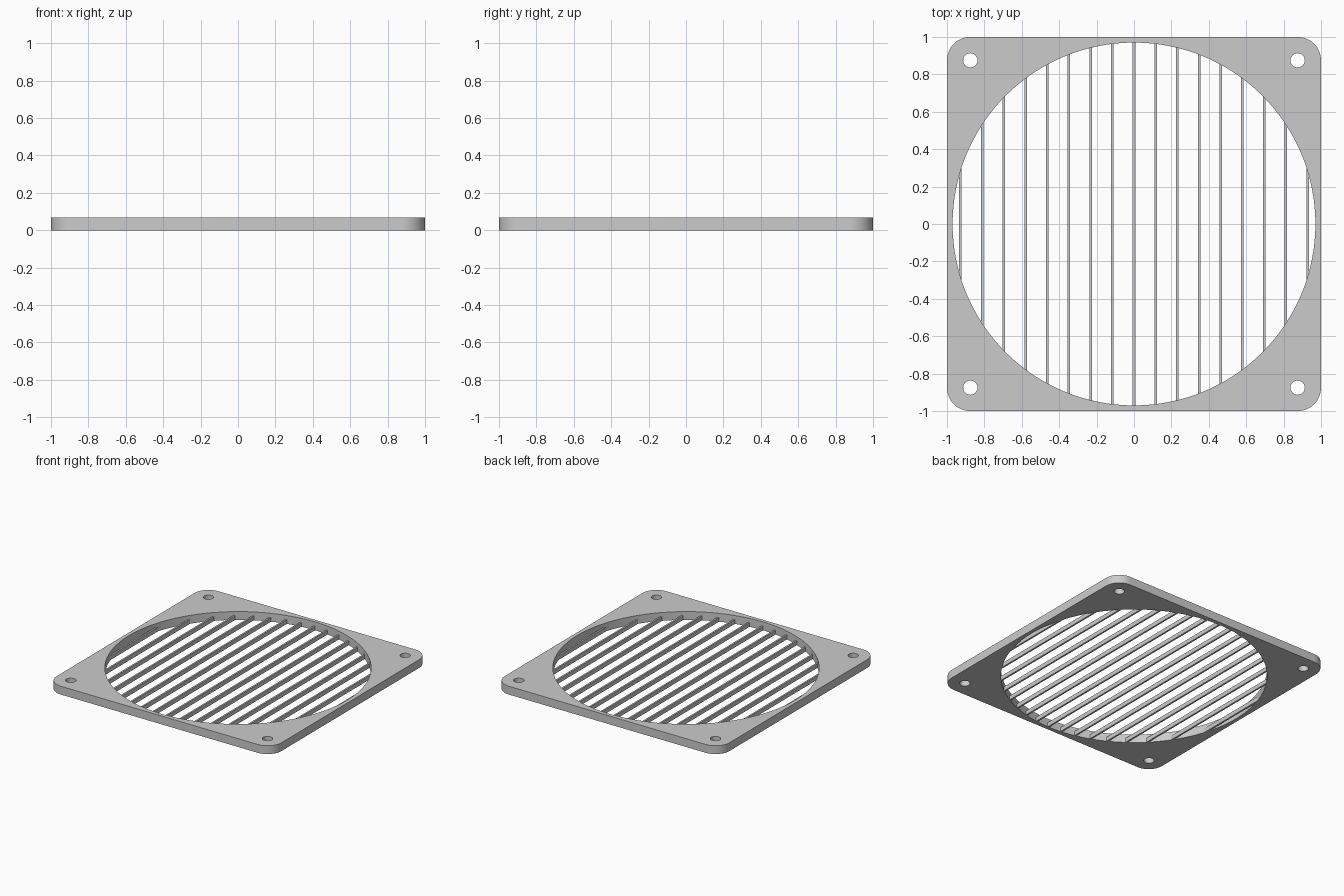
import bpy
import bmesh
from math import sin, cos, pi, sqrt, copysign, radians

SIZE, THICK = 1.0, 0.067           # half width and thickness of the plate
CORNER, OPENING = 0.125, 0.97      # corner and main opening radii
HOLE, HOLE_POS = 0.038, 0.875      # screw holes
BAR_W, BAR_H, PITCH, SIDE_BARS = 0.0135, 0.034, 0.116, 8

if "Cube" in bpy.data.objects:
    bpy.data.objects.remove(bpy.data.objects["Cube"])

grey = bpy.data.materials.new("light_grey")
grey.use_nodes = True
colour = (0.6, 0.6, 0.6, 1)
grey.diffuse_color = colour
grey.node_tree.nodes["Principled BSDF"].inputs["Base Color"].default_value = colour


def arc(cx, cy, r, start, sweep, n):
    return [(cx + r * cos(start + sweep * i / n), cy + r * sin(start + sweep * i / n))
            for i in range(n + 1)]


def circle(cx, cy, r, n):
    return arc(cx, cy, r, 0, 2 * pi, n)[:-1]


def add_object(name, bm):
    mesh = bpy.data.meshes.new(name)
    bmesh.ops.recalc_face_normals(bm, faces=bm.faces)
    bm.to_mesh(mesh)
    bm.free()
    mesh.materials.clear()
    mesh.materials.append(grey)
    obj = bpy.data.objects.new(name, mesh)
    bpy.context.collection.objects.link(obj)
    return obj


# Frame outline: rounded square, large opening and four screw holes
c = SIZE - CORNER
signs = [(1, 1), (-1, 1), (-1, -1), (1, -1)]
outline = []
for k, (sx, sy) in enumerate(signs):
    outline += arc(sx * c, sy * c, CORNER, k * pi / 2, pi / 2, 12)
loops = [outline, circle(0, 0, OPENING, 128)]
loops += [circle(sx * HOLE_POS, sy * HOLE_POS, HOLE, 32) for sx, sy in signs]

# Fill the outline and extrude it into a plate
curve = bpy.data.curves.new("frame_profile", "CURVE")
curve.dimensions = "2D"
curve.fill_mode = "BOTH"
curve.extrude = THICK / 2
for loop in loops:
    spline = curve.splines.new("POLY")
    spline.points.add(len(loop) - 1)
    for point, (x, y) in zip(spline.points, loop):
        point.co = (x, y, 0, 1)
    spline.use_cyclic_u = True
helper = bpy.data.objects.new("frame_profile", curve)
bpy.context.collection.objects.link(helper)
bpy.context.view_layer.update()
filled = helper.evaluated_get(bpy.context.evaluated_depsgraph_get()).to_mesh()
bm = bmesh.new()
bm.from_mesh(filled)
bpy.data.objects.remove(helper)
bmesh.ops.remove_doubles(bm, verts=bm.verts, dist=0.0001)
bmesh.ops.translate(bm, verts=bm.verts, vec=(0, 0, THICK / 2))
frame = add_object("frame", bm)

bpy.ops.object.select_all(action="DESELECT")
frame.select_set(True)
bpy.context.view_layer.objects.active = frame
bpy.ops.object.shade_smooth_by_angle(angle=radians(30))

# Grille bars, their ends cut to the circular opening
for i in range(-SIDE_BARS, SIDE_BARS + 1):
    bm = bmesh.new()
    bmesh.ops.create_cube(bm, size=1)
    for v in bm.verts:
        v.co.x = i * PITCH + v.co.x * BAR_W
        v.co.y = copysign(sqrt(OPENING ** 2 - v.co.x ** 2), v.co.y)
        v.co.z = (v.co.z + 0.5) * BAR_H
    add_object(f"grille_bar_{i + SIDE_BARS + 1}", bm)
